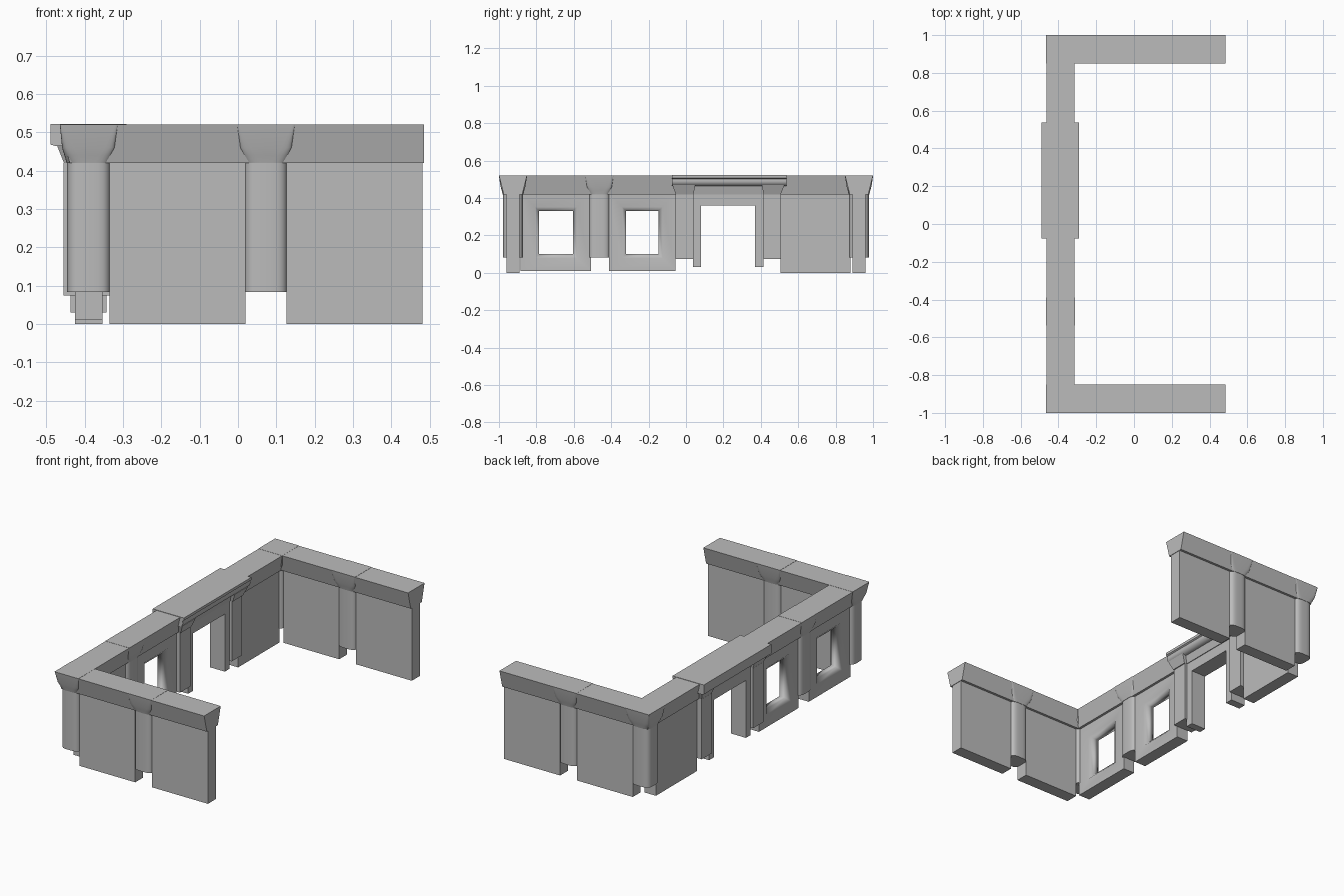
import bpy, bmesh, math

cube = bpy.data.objects.get("Cube")
if cube:
    bpy.data.objects.remove(cube)

stone = bpy.data.materials.new("grey stone")
stone.use_nodes = True
GREY = (0.5, 0.5, 0.5, 1)
stone.diffuse_color = GREY
stone.node_tree.nodes["Principled BSDF"].inputs["Base Color"].default_value = GREY

WALL_X, WALL_Y = -0.389, 0.925   # centre lines of the walls
HALF = 0.036                     # half wall thickness


def skin(name, rings, wrap=False, smooth=0):
    """Bridge equal rings of points; cap the ends, or join last to first."""
    bm = bmesh.new()
    loops = [[bm.verts.new(p) for p in ring] for ring in rings]
    n = len(loops[0])
    pairs = list(zip(loops, loops[1:]))
    if wrap:
        pairs.append((loops[-1], loops[0]))
    else:
        bm.faces.new(loops[0])
        bm.faces.new(loops[-1])
    for a, b in pairs:
        for i in range(n):
            j = (i + 1) % n
            bm.faces.new((a[i], a[j], b[j], b[i]))
    bmesh.ops.recalc_face_normals(bm, faces=bm.faces)
    mesh = bpy.data.meshes.new(name)
    bm.to_mesh(mesh)
    bm.free()
    mesh.materials.append(stone)
    obj = bpy.data.objects.new(name, mesh)
    bpy.context.collection.objects.link(obj)
    if smooth:
        bpy.ops.object.select_all(action='DESELECT')
        bpy.context.view_layer.objects.active = obj
        obj.select_set(True)
        bpy.ops.object.shade_smooth_by_angle(angle=math.radians(smooth))
    return obj


def box(name, x, y, z):
    """Box from (low, high) pairs."""
    rect = [(x[0], y[0]), (x[1], y[0]), (x[1], y[1]), (x[0], y[1])]
    return skin(name, [[(a, b, h) for a, b in rect] for h in z])


def rounded_ring(cx, cy, z, hx, hy, power, n=40):
    """Superellipse outline: higher power is squarer."""
    pts = []
    for i in range(n):
        t = 2 * math.pi * (i + 0.5) / n
        c, s = math.cos(t), math.sin(t)
        pts.append((cx + hx * math.copysign(abs(c) ** (2 / power), c),
                    cy + hy * math.copysign(abs(s) ** (2 / power), s), z))
    return pts


def column(name, cx, cy, along_x=True):
    """Rounded pilaster with a flared capital."""
    def ring(z, along, across, power):
        hx, hy = (along, across) if along_x else (across, along)
        return rounded_ring(cx, cy, z, hx, hy, power)
    skin(name + "_shaft", [ring(0.083, 0.057, 0.053, 3.5),
                           ring(0.42, 0.057, 0.053, 3.5)], smooth=40)
    skin(name + "_capital", [ring(0.42, 0.058, 0.055, 4),
                             ring(0.44, 0.064, 0.060, 6),
                             ring(0.46, 0.070, 0.066, 10),
                             ring(0.521, 0.076, 0.076, 60)], smooth=40)


def window_wall(name, y, z, hole_y, hole_z, splay=0.022):
    """Wall panel with a splayed window opening through it."""
    def rect(x, grow):
        (a, b), (c, d) = hole_y, hole_z
        a, b, c, d = a - grow, b + grow, c - grow, d + grow
        return [(x, a, c), (x, b, c), (x, b, d), (x, a, d)]

    def outer(x):
        return [(x, y[0], z[0]), (x, y[1], z[0]), (x, y[1], z[1]), (x, y[0], z[1])]
    front, back = WALL_X + HALF, WALL_X - HALF
    inset = 0.018
    skin(name, [outer(front), rect(front, splay), rect(front - inset, 0),
                rect(back + inset, 0), rect(back, splay), outer(back)],
         wrap=True, smooth=60)


# Top beam running round all three walls with mitred corners
def beam_path(offset, z):
    x, y = WALL_X - offset, WALL_Y + offset
    return [(0.485, -y, z), (x, -y, z), (x, y, z), (0.485, y, z)]


section = [(0.075, 0.52), (-0.075, 0.52), (-0.05, 0.42), (0.05, 0.42)]
skin("top_beam", list(zip(*[beam_path(o, z) for o, z in section])))

# Side walls and their columns
for side, sy in (("front", -1), ("back", 1)):
    cy = sy * WALL_Y
    span = (cy - HALF, cy + HALF)
    box(side + "_inner_wall", (-0.335, 0.02), span, (0, 0.43))
    box(side + "_outer_wall", (0.127, 0.482), span, (0, 0.43))
    column(side + "_corner_column", WALL_X, cy)
    column(side + "_middle_column", 0.073, cy)

# Long wall: two window panels, a column, and a plain panel
window_wall("front_window_wall", (-0.885, -0.507), (0.01, 0.43), (-0.785, -0.605), (0.1, 0.33))
window_wall("middle_window_wall", (-0.412, -0.055), (0.01, 0.43), (-0.32, -0.147), (0.1, 0.33))
column("window_column", WALL_X, -0.463, along_x=False)
box("plain_wall", (WALL_X - HALF, WALL_X + HALF), (0.505, 0.88), (0, 0.43))

# Doorway: frame, posts with flared heads, and cornice
frame_x = (-0.437, -0.343)
for name, y in (("front", (0.037, 0.08)), ("back", (0.37, 0.415))):
    box(name + "_door_jamb", frame_x, y, (0.03, 0.42))
box("door_lintel", frame_x, (0.08, 0.37), (0.36, 0.42))
for name, y, head in (("front", (-0.055, 0.04), (-0.073, 0.05)),
                      ("back", (0.415, 0.507), (0.405, 0.527))):
    box(name + "_door_post", (-0.455, -0.33), y, (0.075, 0.42))
    rings = []
    for z, x, (a, b) in ((0.42, 0.065, y), (0.47, 0.085, head)):
        rings.append([(WALL_X - x, a, z), (WALL_X + x, a, z),
                      (WALL_X + x, b, z), (WALL_X - x, b, z)])
    skin(name + "_door_post_head", rings)

cornice = [(-0.1, 0.522), (0.098, 0.522), (0.098, 0.507), (0.09, 0.502),
           (0.092, 0.488), (0.085, 0.472), (0.07, 0.464),
           (-0.085, 0.464), (-0.1, 0.468)]
skin("door_cornice", [[(WALL_X + x, y, z) for x, z in cornice]
                      for y in (-0.076, 0.537)], smooth=40)
